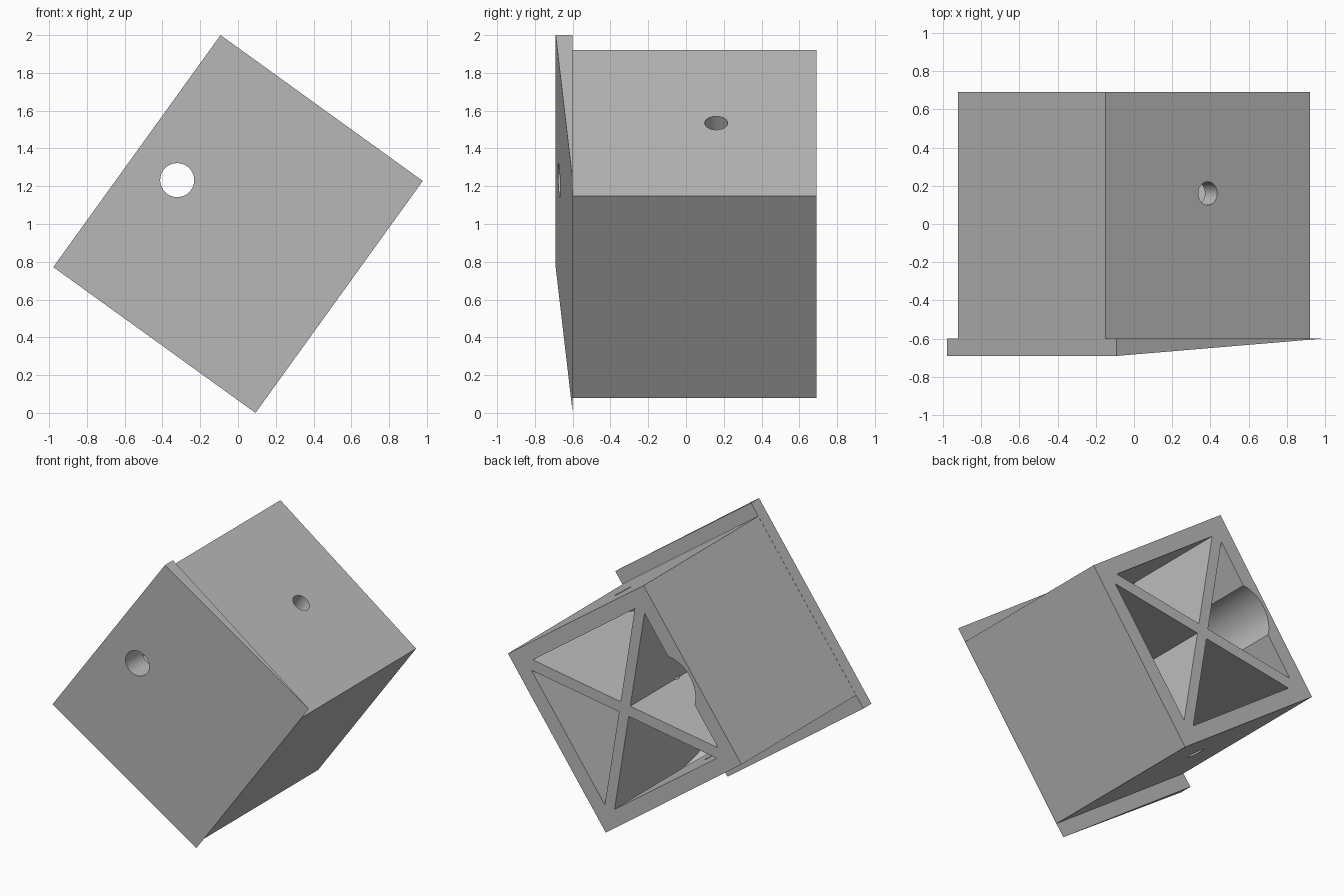
import bpy, bmesh, math
from mathutils import Matrix, Vector

cube = bpy.data.objects.get("Cube")
if cube:
    bpy.data.objects.remove(cube, do_unlink=True)

HALF = 0.659        # half width of the box
BACK, FRONT = 0.69, -0.60
POCKET = 0.55       # half width of the pocketed area
TILT = math.radians(-54.2)

grey = bpy.data.materials.new("plain grey")
grey.use_nodes = True
grey.diffuse_color = (0.5, 0.5, 0.5, 1)
grey.node_tree.nodes["Principled BSDF"].inputs["Base Color"].default_value = (0.5, 0.5, 0.5, 1)


def finish(name, bm):
    bmesh.ops.recalc_face_normals(bm, faces=bm.faces)
    mesh = bpy.data.meshes.new(name)
    bm.to_mesh(mesh)
    bm.free()
    mesh.materials.append(grey)
    obj = bpy.data.objects.new(name, mesh)
    bpy.context.collection.objects.link(obj)
    return obj


def extrude(bm, points, offset):
    """Closed prism from a planar outline."""
    face = bm.faces.new([bm.verts.new(p) for p in points])
    out = bmesh.ops.extrude_face_region(bm, geom=[face])["geom"]
    bmesh.ops.translate(bm, vec=offset, verts=[g for g in out if isinstance(g, bmesh.types.BMVert)])


def cylinder(name, radius, start, end):
    bm = bmesh.new()
    axis = Vector(end) - Vector(start)
    turn = axis.to_track_quat('Z', 'Y').to_matrix().to_4x4()
    middle = (Vector(start) + Vector(end)) / 2
    bmesh.ops.create_cone(bm, cap_ends=True, segments=64, radius1=radius, radius2=radius,
                          depth=axis.length, matrix=Matrix.Translation(middle) @ turn)
    return finish(name, bm)


def boolean(obj, cutter, operation='DIFFERENCE'):
    mod = obj.modifiers.new("cut", 'BOOLEAN')
    mod.operation = operation
    mod.solver = 'EXACT'
    mod.object = cutter
    cutter.hide_render = True
    bpy.context.view_layer.objects.active = obj
    bpy.ops.object.modifier_apply(modifier=mod.name)


# Box body
bm = bmesh.new()
extrude(bm, [(x * HALF, FRONT, z * HALF) for x, z in ((-1, -1), (1, -1), (1, 1), (-1, 1))],
        (0, BACK - FRONT, 0))
body = finish("box_body", bm)

# Wedge shaped front plate, overhanging two sides
bm = bmesh.new()
extrude(bm, [(-0.757, FRONT, -0.66), (-0.757, FRONT, 0.66), (-0.757, -0.69, 0.66)], (1.514, 0, 0))
plate = finish("front_plate", bm)

# Four triangular pockets separated by crossed ribs
bm = bmesh.new()
for i in range(4):
    turn = Matrix.Rotation(i * math.pi / 2, 3, 'Y')
    tri = [(0, -0.49, 0.054), (0.495, -0.49, POCKET), (-0.495, -0.49, POCKET)]
    extrude(bm, [turn @ Vector(p) for p in tri], (0, 1.4, 0))
pockets = finish("pocket_cutter", bm)

# Rounded inner end of the pockets
bm = bmesh.new()
for y in (0.05, 1.5):
    place = Matrix.Translation((0, y, 0)) @ Matrix.Rotation(math.pi / 2, 4, 'X')
    bmesh.ops.create_uvsphere(bm, u_segments=64, v_segments=32, radius=0.75, matrix=place)
hull = bmesh.ops.convex_hull(bm, input=bm.verts)
bmesh.ops.delete(bm, geom=list({v for v in hull["geom_interior"] if isinstance(v, bmesh.types.BMVert)}),
                 context='VERTS')
dome = finish("dome_cutter", bm)
boolean(pockets, dome, 'INTERSECT')

# Round holes
bore = cylinder("bore_cutter", 0.235, (0, -0.49, 0.397), (0, 1, 0.397))
front_hole = cylinder("front_hole_cutter", 0.09, (0, -1, 0.397), (0, 1, 0.397))
cross_hole = cylinder("cross_hole_cutter", 0.061, (-1, 0.16, 0), (1, 0.16, 0))
for cutter in (pockets, bore, front_hole, cross_hole):
    boolean(body, cutter)
boolean(plate, front_hole)

for helper in (pockets, dome, bore, front_hole, cross_hole):
    bpy.data.objects.remove(helper, do_unlink=True)

# Tilt the whole block about the depth axis and smooth the round walls
pose = Matrix.Translation((0, 0, 1)) @ Matrix.Rotation(TILT, 4, 'Y')
for obj in (body, plate):
    obj.data.transform(pose)
    bpy.ops.object.select_all(action='DESELECT')
    obj.select_set(True)
    bpy.context.view_layer.objects.active = obj
    bpy.ops.object.shade_smooth_by_angle(angle=math.radians(25))
